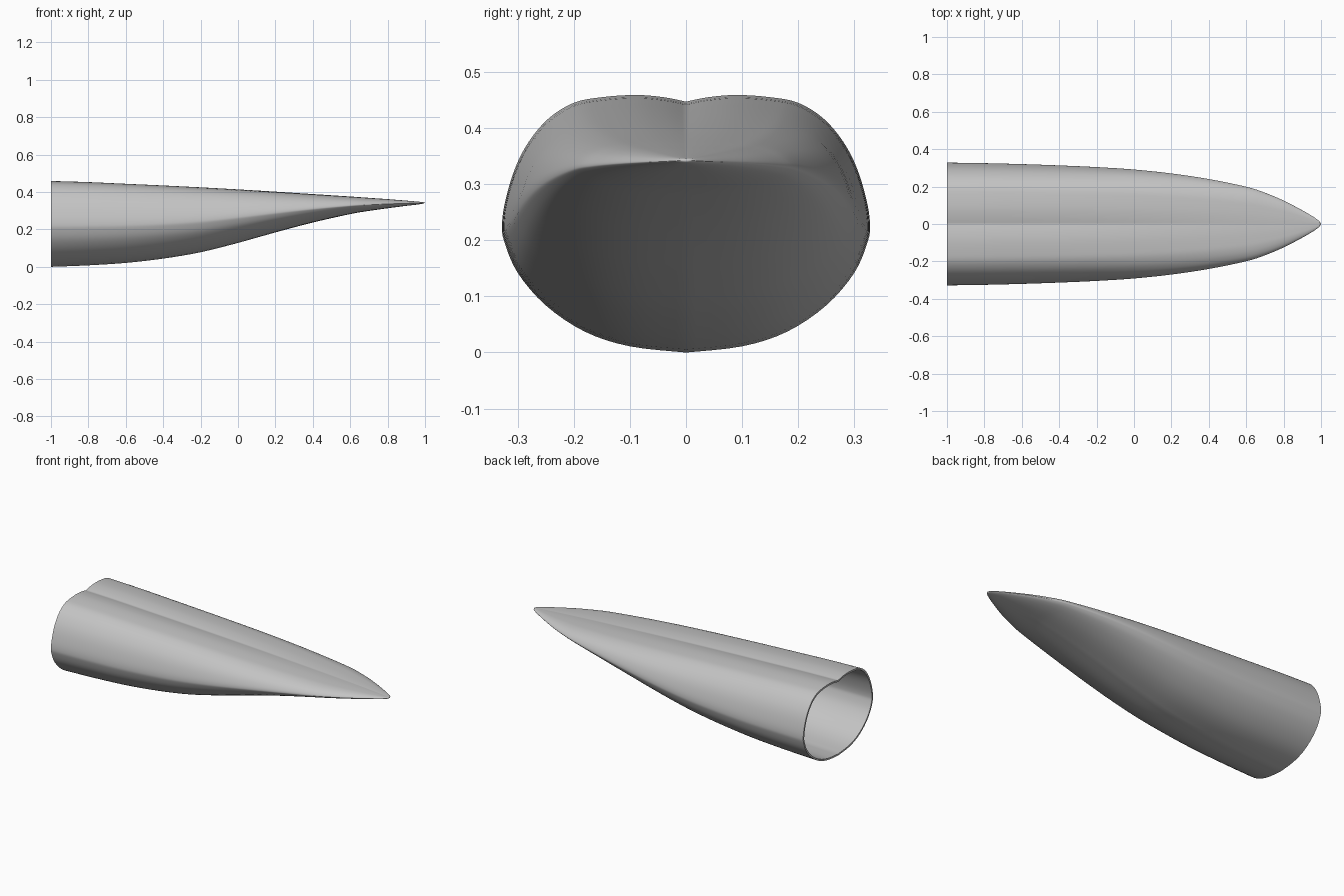
import bpy
import bmesh
import math

cube = bpy.data.objects.get("Cube")
if cube:
    bpy.data.objects.remove(cube, do_unlink=True)

# Stations along the cone: x, half width, bottom z, top z
STATIONS = [
    (-1.0, 0.328, 0.000, 0.459), (-0.8, 0.325, 0.008, 0.453),
    (-0.6, 0.320, 0.021, 0.444), (-0.4, 0.313, 0.044, 0.435),
    (-0.2, 0.304, 0.078, 0.425), (0.0, 0.291, 0.128, 0.414),
    (0.2, 0.270, 0.184, 0.402), (0.4, 0.240, 0.237, 0.389),
    (0.6, 0.199, 0.282, 0.376), (0.7, 0.167, 0.299, 0.369),
    (0.8, 0.125, 0.313, 0.362), (0.9, 0.073, 0.326, 0.354),
    (0.96, 0.038, 0.333, 0.349), (0.99, 0.016, 0.338, 0.346),
]
TIP = (1.0, 0.0, 0.342)

# Half cross-section at the open end, from keel to top groove: y, z
SECTION = [
    (0.0, 0.0), (0.10, 0.011), (0.18, 0.037), (0.25, 0.084),
    (0.30, 0.142), (0.324, 0.198), (0.328, 0.230), (0.321, 0.275),
    (0.304, 0.330), (0.28, 0.376), (0.245, 0.417), (0.20, 0.445),
    (0.15, 0.455), (0.09, 0.459), (0.04, 0.455), (0.0, 0.447),
]
WALL = 0.01


def smooth_path(points, steps):
    """Catmull-Rom curve through the points."""
    out = []
    last = len(points) - 1
    for i in range(last):
        p = [points[max(0, i - 1)], points[i], points[i + 1], points[min(last, i + 2)]]
        for s in range(steps):
            t = s / steps
            out.append(tuple(
                0.5 * (2 * b + (c - a) * t + (2 * a - 5 * b + 4 * c - d) * t * t
                       + (3 * b - a - 3 * c + d) * t ** 3)
                for a, b, c, d in zip(*p)))
    out.append(tuple(points[-1]))
    return out


# Normalised full outline, mirrored across y = 0
half = [(y / 0.328, z / 0.459) for y, z in smooth_path(SECTION, 4)]
outline = half + [(-y, z) for y, z in half[-2:0:-1]]
stations = smooth_path(STATIONS, 4)


def add_ring(bm, x, w, low, high):
    return [bm.verts.new((x, u * w, low + v * (high - low))) for u, v in outline]


def bridge(bm, a, b):
    n = len(a)
    for i in range(n):
        j = (i + 1) % n
        bm.faces.new((a[i], a[j], b[j], b[i]))


def loft(bm, rings, tip):
    """Skin the rings and close them to a point."""
    for a, b in zip(rings, rings[1:]):
        bridge(bm, a, b)
    point = bm.verts.new(tip)
    end = rings[-1]
    for i in range(len(end)):
        bm.faces.new((end[i], end[(i + 1) % len(end)], point))


bm = bmesh.new()
# Outer skin
outer = [add_ring(bm, *s) for s in stations]
loft(bm, outer, TIP)
# Inner skin, stopping short of the tip
inner = [add_ring(bm, x, w - WALL, low + WALL, high - WALL)
         for x, w, low, high in stations if x < 0.86]
loft(bm, inner, (0.9, 0.0, 0.34))
# Rim joining both skins at the open end
bridge(bm, outer[0], inner[0])
bmesh.ops.recalc_face_normals(bm, faces=bm.faces[:])

mesh = bpy.data.meshes.new("nose_cone_shell")
bm.to_mesh(mesh)
bm.free()
shell = bpy.data.objects.new("nose_cone_shell", mesh)
bpy.context.collection.objects.link(shell)

# Plain grey finish
grey = bpy.data.materials.new("plain_grey")
grey.use_nodes = True
colour = (0.55, 0.55, 0.55, 1.0)
grey.diffuse_color = colour
grey.node_tree.nodes["Principled BSDF"].inputs["Base Color"].default_value = colour
mesh.materials.append(grey)

bpy.ops.object.select_all(action="DESELECT")
shell.select_set(True)
bpy.context.view_layer.objects.active = shell
bpy.ops.object.shade_smooth_by_angle(angle=math.radians(35))
